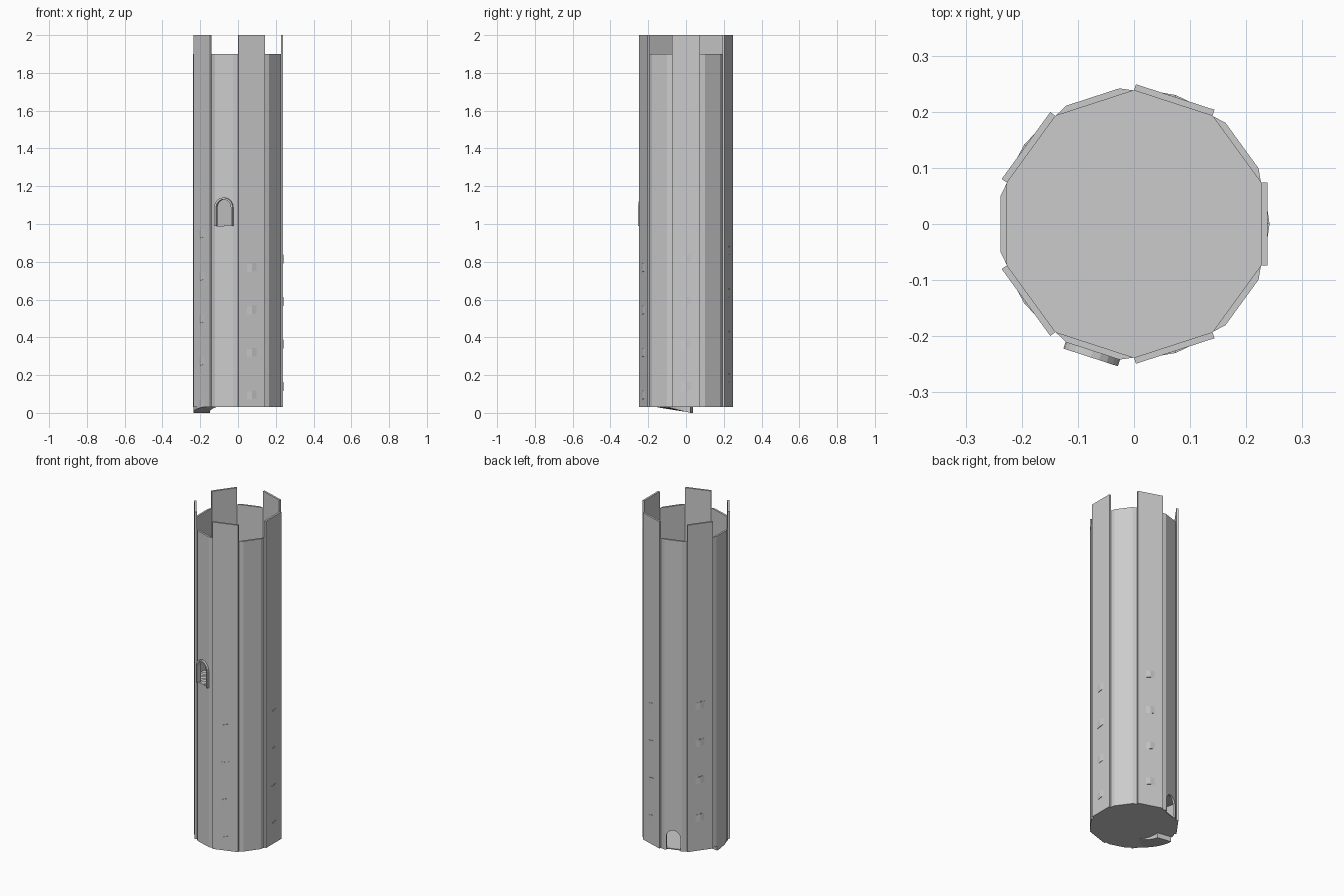
import bpy
import bmesh
from math import cos, sin, tan, pi, radians
from mathutils import Matrix

cube = bpy.data.objects.get("Cube")
if cube:
    bpy.data.objects.remove(cube)

STONE = (0.6, 0.6, 0.6, 1.0)
stone = bpy.data.materials.new("grey_stone")
stone.use_nodes = True
stone.diffuse_color = STONE
stone.node_tree.nodes["Principled BSDF"].inputs["Base Color"].default_value = STONE

SIDES = 10
APOTHEM = 0.2264
HALF = APOTHEM * tan(pi / SIDES)
WALL = 0.0115
OUTER = APOTHEM + WALL
BASE = 0.03


def loft(name, sections, angle=0):
    """Join matching closed sections into a capped solid, turned about z."""
    bm = bmesh.new()
    rings = [[bm.verts.new(p) for p in s] for s in sections]
    bm.faces.new(rings[0])
    bm.faces.new(rings[-1])
    for a, b in zip(rings, rings[1:]):
        for i in range(len(a)):
            j = (i + 1) % len(a)
            bm.faces.new((a[i], a[j], b[j], b[i]))
    bm.transform(Matrix.Rotation(radians(angle), 4, "Z"))
    bmesh.ops.recalc_face_normals(bm, faces=bm.faces)
    mesh = bpy.data.meshes.new(name)
    bm.to_mesh(mesh)
    bm.free()
    mesh.materials.append(stone)
    obj = bpy.data.objects.new(name, mesh)
    bpy.context.collection.objects.link(obj)
    return obj


def upright(name, plan, low, high, angle=0):
    return loft(name, [[(x, y, z) for x, y in plan] for z in (low, high)], angle)


def arch(half, bottom, top, steps=10):
    """Sideways and height points of a round-topped opening."""
    spring = top - half
    curve = [(half * cos(pi * i / steps), spring + half * sin(pi * i / steps))
             for i in range(steps + 1)]
    return [(half, bottom)] + curve + [(-half, bottom)]


def cut_arch(wall, angle, half, bottom, top):
    shape = arch(half, bottom, top)
    cutter = loft("arch_cutter", [[(x, u, z) for u, z in shape] for x in (0.2, 0.28)], angle)
    cutter.hide_render = True
    mod = wall.modifiers.new("opening", "BOOLEAN")
    mod.operation = "DIFFERENCE"
    mod.solver = "EXACT"
    mod.object = cutter
    bpy.context.view_layer.objects.active = wall
    bpy.ops.object.modifier_apply(modifier=mod.name)
    bpy.data.objects.remove(cutter)


# Wall panels: tall square-ended ones alternate with low tapered ones
walls = {}
for i in range(SIDES):
    tall = i % 2 == 0
    edge = HALF if tall else HALF * 0.68
    plan = [(APOTHEM, -HALF), (OUTER, -edge), (OUTER, edge), (APOTHEM, HALF)]
    label = "tall_wall_" if tall else "low_wall_"
    walls[i * 36] = upright(label + str(i), plan, BASE, 2.0 if tall else 1.9, i * 36)

# Ground doorway and upper doorway
cut_arch(walls[108], 108, 0.04, 0.0, 0.15)
cut_arch(walls[252], 252, 0.041, 0.99, 1.13)

# Raised stone surround of the upper doorway
inner = arch(0.041, 0.99, 1.13)
outer = arch(0.051, 0.99, 1.14)
back, front = APOTHEM - 0.004, 0.25
loft("doorway_surround",
     [[(back, a, b), (front, a, b), (front, c, d), (back, c, d)]
      for (a, b), (c, d) in zip(inner, outer)], 252)

# Floors
radius = APOTHEM / cos(pi / SIDES)
floor_plan = [(radius * cos(pi * (2 * i + 1) / SIDES), radius * sin(pi * (2 * i + 1) / SIDES))
              for i in range(SIDES)]
upright("ground_floor", floor_plan, BASE, BASE + 0.006)
upright("upper_floor", floor_plan, 1.19, 1.2)

# Spiral stair, its outer edge just breaking through the tall walls
STEP = 9
RISE = 0.225 * STEP / 360
THICK = 0.045


def stair_radius(angle):
    place = angle % 72
    corner, through, flush = radius - 0.001, 0.2415, OUTER - 0.001
    if place in (0, 36):
        return flush if place else through
    if place in (18, 54):
        return corner
    side = through if place < 18 or place > 54 else flush
    return (side + corner) / 2


def stair_section(angle, low, high):
    a = radians(angle)
    return [(r * cos(a), r * sin(a), z) for r, z in
            ((0.15, low), (stair_radius(angle), low), (stair_radius(angle), high), (0.15, high))]


for i in range(171):
    angle = 171 + i * STEP
    low, high = i * RISE, i * RISE + THICK
    loft("stair_step_" + str(i),
         [stair_section(angle, low, high), stair_section(angle + STEP, low + RISE, high)])
